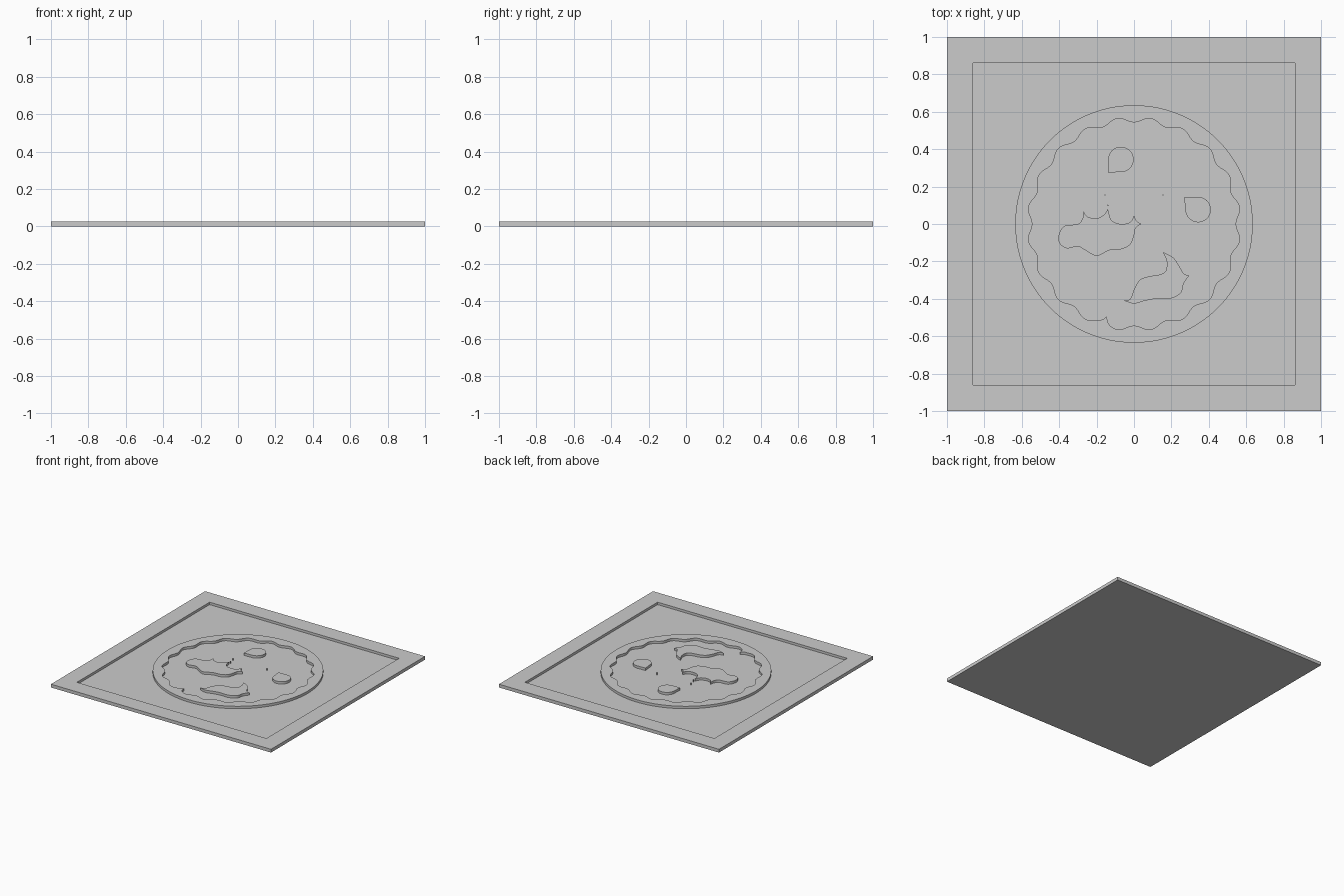
import bpy, bmesh, math
from mathutils import Vector

if "Cube" in bpy.data.objects:
    bpy.data.objects.remove(bpy.data.objects["Cube"])

TOP, FLOOR = 0.027, 0.007

grey = bpy.data.materials.new("plain_grey")
grey.use_nodes = True
GREY = (0.6, 0.6, 0.6, 1)
grey.diffuse_color = GREY
grey.node_tree.nodes["Principled BSDF"].inputs["Base Color"].default_value = GREY


def raised(name, *outlines):
    """Solid from the floor to the top; inner outlines become holes."""
    curve = bpy.data.curves.new(name, "CURVE")
    curve.dimensions = "2D"
    curve.fill_mode = "BOTH"
    curve.extrude = (TOP - FLOOR) / 2
    for outline in outlines:
        spline = curve.splines.new("POLY")
        spline.points.add(len(outline) - 1)
        for point, (x, y) in zip(spline.points, outline):
            point.co = (x, y, 0, 1)
        spline.use_cyclic_u = True
    obj = bpy.data.objects.new(name, curve)
    obj.location.z = (TOP + FLOOR) / 2
    bpy.context.collection.objects.link(obj)
    bpy.ops.object.select_all(action="DESELECT")
    obj.select_set(True)
    bpy.context.view_layer.objects.active = obj
    bpy.ops.object.convert(target="MESH")
    obj = bpy.context.object
    obj.data.materials.clear()
    obj.data.materials.append(grey)
    bpy.ops.object.shade_smooth_by_angle(angle=math.radians(30))
    return obj


def polar(radius, count):
    angles = [math.tau * i / count for i in range(count)]
    return [(radius(a) * math.cos(a), radius(a) * math.sin(a)) for a in angles]


def cusped(spans, steps=5):
    """Closed outline: smooth spans that meet in sharp cusps."""
    out = []
    for i, span in enumerate(spans):
        pts = [Vector(p) for p in span + [spans[(i + 1) % len(spans)][0]]]
        ext = [pts[0] * 2 - pts[1]] + pts + [pts[-1] * 2 - pts[-2]]
        for a, b, c, d in zip(ext, ext[1:], ext[2:], ext[3:]):
            for k in range(steps):
                t = k / steps
                out.append((b * 2 + (c - a) * t + (a * 2 - b * 5 + c * 4 - d) * t**2
                            + (b * 3 - a - c * 3 + d) * t**3) / 2)
    return out


def drop(center, radius, tip_angle, tip):
    """Circle with one pointed tip."""
    pts = [tip]
    for i in range(33):
        a = math.radians(tip_angle + 38 + 284 * i / 32)
        pts.append((center[0] + radius * math.cos(a), center[1] + radius * math.sin(a)))
    return pts


# Square slab with a sunken square tray
bm = bmesh.new()
bmesh.ops.create_cube(bm, size=2)
for v in bm.verts:
    v.co.z = TOP if v.co.z > 0 else 0
bm.normal_update()
lid = max(bm.faces, key=lambda f: f.normal.z)
bmesh.ops.inset_individual(bm, faces=[lid], thickness=0.196)
floor = bmesh.ops.extrude_discrete_faces(bm, faces=[lid])["faces"][0]
for v in floor.verts:
    v.co.z = FLOOR
mesh = bpy.data.meshes.new("slab_with_tray")
bm.to_mesh(mesh)
bm.free()
mesh.materials.append(grey)
bpy.context.collection.objects.link(bpy.data.objects.new("slab_with_tray", mesh))


# Round ring with a scalloped opening and one small inward spike
def scallop(a):
    spike = max(0, 1 - abs(a - math.radians(253.5)) / 0.05)
    return 0.557 - 0.014 * math.cos(20 * a) - 0.03 * spike**2


raised("scalloped_ring", polar(lambda a: 0.635, 120), polar(scallop, 240))

# Two drops
raised("back_drop", drop((-0.07, 0.345), 0.068, 225, (-0.14, 0.275)))
raised("left_drop", drop((0.343, 0.077), 0.068, 139, (0.268, 0.142)))

# Two wavy islands
raised("right_wavy_island", cusped([
    [(-.27, .07), (-.25, .04), (-.2, .03), (-.16, .05)],
    [(-.14, .08), (-.12, .02), (-.07, 0), (-.02, .01)],
    [(0, .045), (.015, .015)],
    [(.04, 0), (.01, -.02), (0, -.06), (-.02, -.11), (-.07, -.135), (-.13, -.14),
     (-.2, -.17), (-.26, -.14), (-.3, -.12), (-.36, -.13), (-.4, -.1), (-.4, -.05),
     (-.37, -.01), (-.3, 0), (-.275, .03)],
]))
raised("front_wavy_island", cusped([
    [(.155, -.15), (.175, -.2), (.17, -.25), (.14, -.27), (.08, -.28), (.03, -.3),
     (0, -.35), (-.02, -.4)],
    [(-.055, -.41), (0, -.425), (.06, -.41), (.12, -.4), (.19, -.4), (.25, -.37),
     (.265, -.32)],
    [(.295, -.275), (.265, -.265), (.245, -.23), (.21, -.18)],
]))

# Tiny pegs
for i, (x, y) in enumerate([(-.155, .155), (-.14, .1), (.155, .155)]):
    raised(f"tiny_peg_{i + 1}", [(x + px, y + py) for px, py in polar(lambda a: 0.004, 6)])
